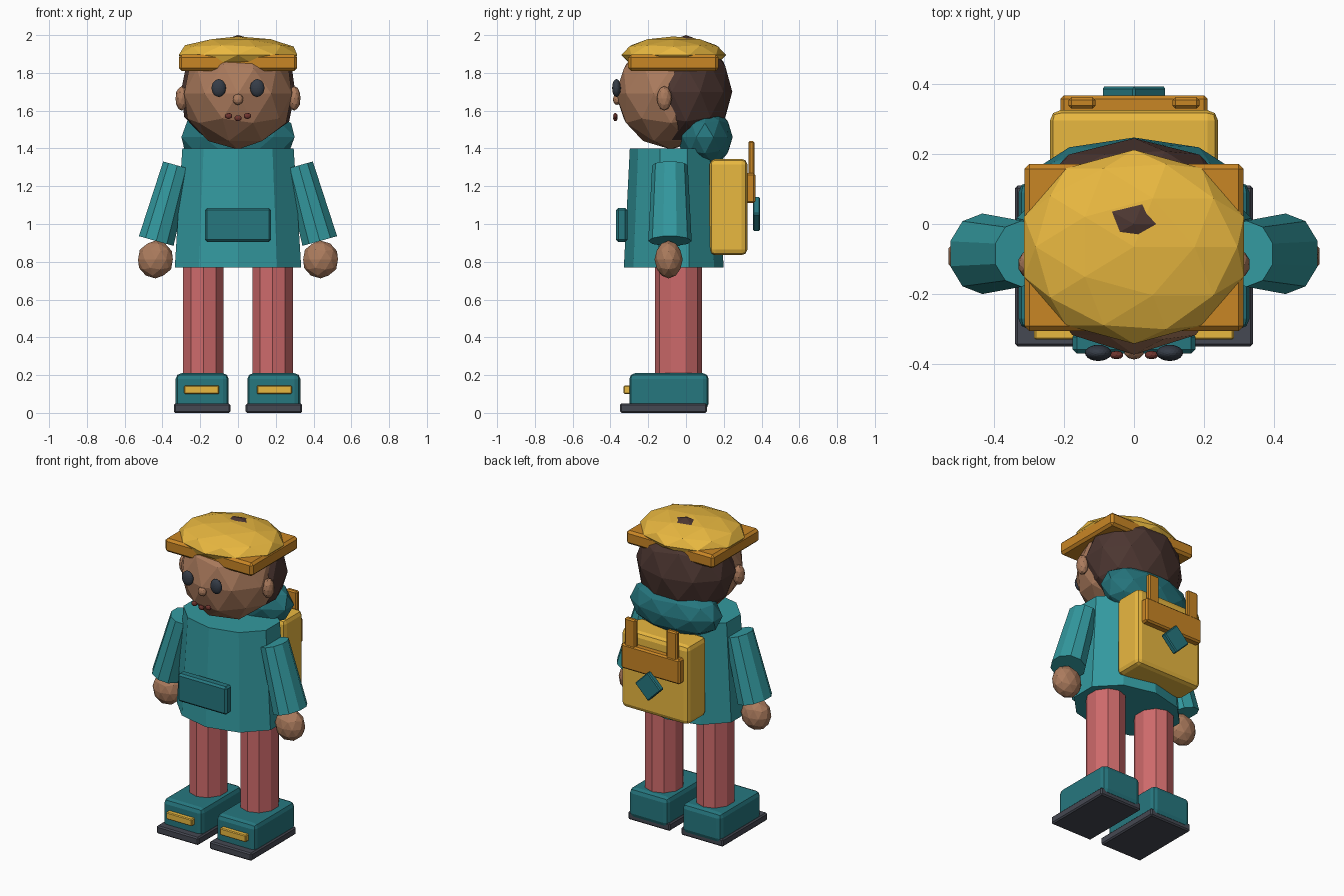
import bpy, bmesh, math
from mathutils import Matrix, Vector

if "Cube" in bpy.data.objects:
    bpy.data.objects.remove(bpy.data.objects["Cube"])

MATS = {}


def material(name, hexcol):
    rgb = [int(hexcol[i:i + 2], 16) / 255 for i in (0, 2, 4)]
    lin = [c / 12.92 if c <= 0.04045 else ((c + 0.055) / 1.055) ** 2.4 for c in rgb]
    m = bpy.data.materials.new(name)
    m.diffuse_color = (*lin, 1)
    m.use_nodes = True
    m.node_tree.nodes["Principled BSDF"].inputs["Base Color"].default_value = m.diffuse_color
    MATS[name] = m


for n, h in dict(teal="33999F", dark_teal="26777F", coral="CE6A6B", yellow="E9B840",
                 orange="C98625", skin="AB7B5D", hair="4C3631", charcoal="454852",
                 eye="353C47", lip="70352F").items():
    material(n, h)


def finish(name, bm, mat, loc, rot_y=0.0):
    bmesh.ops.recalc_face_normals(bm, faces=bm.faces)
    me = bpy.data.meshes.new(name)
    bm.to_mesh(me)
    bm.free()
    me.materials.append(MATS[mat])
    ob = bpy.data.objects.new(name, me)
    ob.location = loc
    ob.rotation_euler = (0, rot_y, 0)
    bpy.context.collection.objects.link(ob)
    return ob


def box(name, mat, xr, yr, zr, bevel=0.01, segments=1, rot_y=0.0):
    """Bevelled box given by its x, y and z ranges."""
    lo, hi = (Vector(v) for v in zip(xr, yr, zr))
    bm = bmesh.new()
    bmesh.ops.create_cube(bm, size=1)
    bmesh.ops.scale(bm, vec=hi - lo, verts=bm.verts)
    bmesh.ops.bevel(bm, geom=bm.edges[:], offset=bevel, segments=segments,
                    profile=0.5, affect='EDGES')
    return finish(name, bm, mat, (lo + hi) / 2, rot_y)


def blob(name, mat, centre, radii, sub=2):
    """Faceted ellipsoid."""
    bm = bmesh.new()
    bmesh.ops.create_icosphere(bm, subdivisions=sub, radius=1)
    bmesh.ops.scale(bm, vec=radii, verts=bm.verts)
    return finish(name, bm, mat, centre)


def frustum(name, mat, bottom, top, r1, r2, y_scale, sides=10):
    """Tapered prism between two points that share the same y."""
    a, b = Vector(bottom), Vector(top)
    d = b - a
    bm = bmesh.new()
    bmesh.ops.create_cone(bm, cap_ends=True, segments=sides, radius1=r1, radius2=r2,
                          depth=d.length,
                          matrix=Matrix.Rotation(math.pi / 2, 4, 'Z'))
    # put a corner on the y axis, whatever the start angle
    v = max(bm.verts, key=lambda v: v.co.y).co
    bmesh.ops.rotate(bm, verts=bm.verts, cent=(0, 0, 0),
                     matrix=Matrix.Rotation(math.atan2(v.x, v.y), 3, 'Z'))
    bmesh.ops.scale(bm, vec=(1, y_scale, 1), verts=bm.verts)
    return finish(name, bm, mat, (a + b) / 2, math.atan2(d.x, d.z))


# paired parts
for s, side in ((1, "right"), (-1, "left")):
    def span(a, b):
        return tuple(sorted((s * a, s * b)))

    # shoes
    box(side + "_sole", "charcoal", span(0.04, 0.34), (-0.35, 0.11), (0, 0.05), 0.008)
    box(side + "_shoe", "dark_teal", span(0.05, 0.33), (-0.30, 0.12), (0.02, 0.21), 0.03, 2)
    box(side + "_shoe_strap", "yellow", span(0.10, 0.285), (-0.33, -0.28), (0.10, 0.145), 0.005)
    # legs
    frustum(side + "_leg", "coral", (s * 0.183, -0.04, 0.18), (s * 0.183, -0.04, 0.85),
            0.113, 0.113, 1.1)
    # arms
    frustum(side + "_sleeve", "teal", (s * 0.433, -0.085, 0.91), (s * 0.321, -0.085, 1.31),
            0.100, 0.082, 1.15)
    blob(side + "_hand", "skin", (s * 0.437, -0.092, 0.812), (0.097, 0.075, 0.10))
    # face details
    blob(side + "_ear", "skin", (s * 0.298, -0.115, 1.665), (0.034, 0.04, 0.065))
    blob(side + "_eye", "eye", (s * 0.102, -0.368, 1.72), (0.038, 0.023, 0.047), 3)
    blob(side + "_mouth_corner", "lip", (s * 0.05, -0.374, 1.572), (0.02, 0.012, 0.016))
    # backpack straps
    box(side + "_pack_strap", "orange", span(0.11, 0.187), (0.33, 0.362), (1.15, 1.44), 0.008)

# tunic and front pocket
frustum("tunic", "teal", (0, -0.065, 0.77), (0, -0.065, 1.40), 0.352, 0.31, 0.75)
box("front_pocket", "dark_teal", (-0.175, 0.175), (-0.37, -0.31), (0.905, 1.085), 0.012)

# hood resting behind the neck
blob("hood", "dark_teal", (0, 0.10, 1.46), (0.315, 0.147, 0.165))

# head
blob("head", "skin", (0, -0.08, 1.69), (0.30, 0.293, 0.295))
blob("hair", "hair", (0, 0.0, 1.70), (0.318, 0.245, 0.30))
blob("nose", "skin", (0, -0.365, 1.66), (0.028, 0.022, 0.03))
blob("mouth_middle", "lip", (0, -0.374, 1.56), (0.02, 0.012, 0.016))

# hat
box("hat_brim", "orange", (-0.313, 0.313), (-0.306, 0.172), (1.81, 1.897), 0.015)
blob("hat_crown", "yellow", (0, -0.065, 1.895), (0.33, 0.277, 0.098))

# backpack
box("backpack", "yellow", (-0.24, 0.24), (0.125, 0.325), (0.835, 1.345), 0.03, 2)
box("pack_flap", "orange", (-0.21, 0.21), (0.315, 0.367), (1.11, 1.27), 0.01)
box("pack_patch", "dark_teal", (-0.066, 0.066), (0.355, 0.392), (0.987, 1.119), 0.006,
    rot_y=math.pi / 4)
